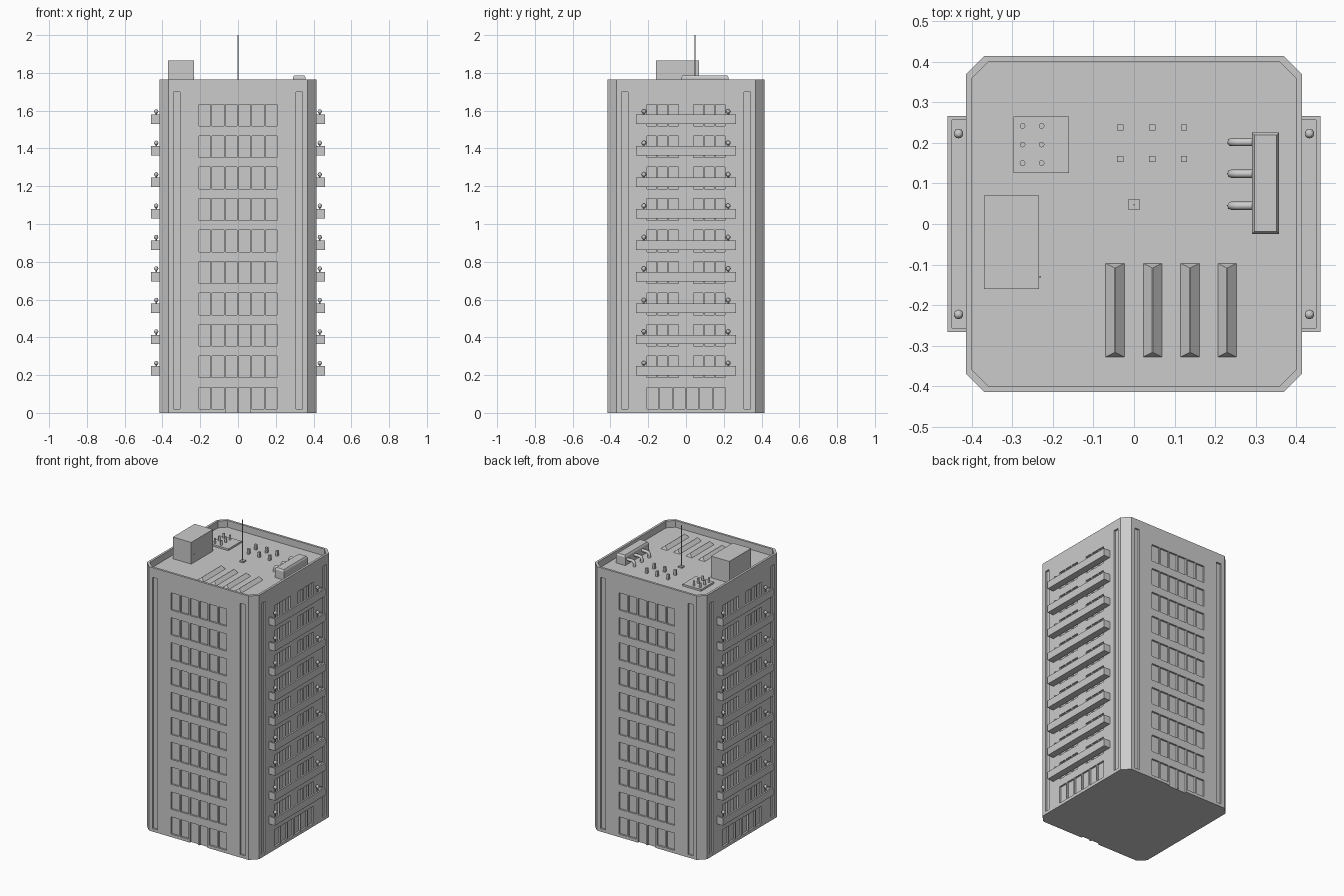
import bpy, bmesh, math
from mathutils import Matrix, Vector

if "Cube" in bpy.data.objects:
    bpy.data.objects.remove(bpy.data.objects["Cube"])

ROOF, TOP, W = 1.72, 1.765, 0.415
STEP = 0.1665


def finish(bm, name):
    bmesh.ops.recalc_face_normals(bm, faces=bm.faces)
    me = bpy.data.meshes.new(name)
    bm.to_mesh(me)
    bm.free()
    ob = bpy.data.objects.new(name, me)
    bpy.context.collection.objects.link(ob)
    return ob


def box(bm, x0, x1, y0, y1, z0, z1, rot=0):
    m = (Matrix.Rotation(rot, 4, 'Z')
         @ Matrix.Translation(((x0 + x1) / 2, (y0 + y1) / 2, (z0 + z1) / 2))
         @ Matrix.Diagonal((x1 - x0, y1 - y0, z1 - z0, 1)))
    return bmesh.ops.create_cube(bm, size=1, matrix=m)['verts']


def rod(bm, x, y, z0, z1, r, n=12):
    bmesh.ops.create_cone(bm, cap_ends=True, segments=n, radius1=r, radius2=r, depth=z1 - z0,
                          matrix=Matrix.Translation((x, y, (z0 + z1) / 2)))


def octagon(bm, w, c, z0, z1):
    a = w - c
    pts = [(a, -w), (w, -a), (w, a), (a, w), (-a, w), (-w, a), (-w, -a), (-a, -w)]
    f = bm.faces.new([bm.verts.new((x, y, z0)) for x, y in pts])
    ext = bmesh.ops.extrude_face_region(bm, geom=[f])['geom']
    bmesh.ops.translate(bm, vec=(0, 0, z1 - z0), verts=[v for v in ext if isinstance(v, bmesh.types.BMVert)])


# tower shell: chamfered block
bm = bmesh.new()
octagon(bm, W, 0.046, 0, TOP)
tower = finish(bm, "tower")

# cutter: roof well, corner grooves, window panes and doors
bm = bmesh.new()
octagon(bm, 0.40, 0.041, ROOF, TOP + 0.1)
DEPTH = 0.012


def recess(x0, x1, z0, z1, rot):
    box(bm, x0, x1, -W - 0.05, -W + DEPTH, z0, z1, rot)


def panes(x0, x1, n, z0, z1, rot, skip=()):
    pitch = (x1 - x0 + 0.008) / n
    for i in range(n):
        if i not in skip:
            recess(x0 + i * pitch, x0 + (i + 1) * pitch - 0.008, z0, z1, rot)


for side in range(4):
    rot = side * math.pi / 2
    for s in (-1, 1):
        a, b = sorted((s * 0.306, s * 0.342))
        recess(a, b, 0.02, 1.70, rot)
    for k in range(10):
        z0 = 0.02 + k * STEP
        z1 = z0 + 0.115
        if side % 2 == 0:
            panes(-0.207, 0.207, 6, z0, z1, rot, (2, 3) if k == 0 else ())
            if k == 0:
                panes(-0.066, 0.066, 2, -0.05, z1, rot)
        elif k == 0:
            panes(-0.207, 0.207, 6, z0, z1, rot)
        else:
            panes(-0.207, -0.04, 3, z0, z1, rot)
            panes(0.04, 0.207, 3, z0, z1, rot)
cutter = finish(bm, "recess_cutter")
mod = tower.modifiers.new("recesses", 'BOOLEAN')
mod.operation, mod.solver, mod.object = 'DIFFERENCE', 'EXACT', cutter
bpy.context.view_layer.objects.active = tower
bpy.ops.object.modifier_apply(modifier=mod.name)
bpy.data.objects.remove(cutter)

# balconies: hollow troughs with ball lamps on both sides
bal, lamps = bmesh.new(), bmesh.new()
for s in (-1, 1):
    rot = 0 if s > 0 else math.pi
    for k in range(9):
        z = 0.197 + k * STEP
        box(bal, W, 0.46, -0.266, 0.266, z, z + 0.012, rot)
        box(bal, 0.449, 0.46, -0.266, 0.266, z + 0.012, z + 0.05, rot)
        for e in (-1, 1):
            a, b = sorted((e * 0.256, e * 0.266))
            box(bal, W, 0.449, a, b, z + 0.012, z + 0.05, rot)
            rod(lamps, s * 0.433, e * 0.223, z + 0.012, z + 0.06, 0.004, 8)
            bmesh.ops.create_uvsphere(lamps, u_segments=10, v_segments=6, radius=0.012,
                                      matrix=Matrix.Translation((s * 0.433, e * 0.223, z + 0.067)))
finish(bal, "balconies")
finish(lamps, "balcony_lamps")

# stair house with door knob
bm = bmesh.new()
box(bm, -0.37, -0.234, -0.16, 0.07, ROOF, 1.865)
box(bm, -0.234, -0.23, -0.132, -0.128, 1.775, 1.779)
finish(bm, "stair_house")

# antenna
bm = bmesh.new()
box(bm, -0.014, 0.014, 0.034, 0.062, ROOF, ROOF + 0.008)
rod(bm, 0, 0.048, ROOF, 2.0, 0.002, 8)
finish(bm, "antenna")

# hipped skylights
bm = bmesh.new()
for x in (-0.047, 0.046, 0.138, 0.23):
    vs = box(bm, x - 0.023, x + 0.023, -0.328, -0.097, ROOF, ROOF + 0.022)
    for v in vs:
        if v.co.z > ROOF + 0.01:
            v.co.x = x + (v.co.x - x) * 0.05
            v.co.y += 0.011 if v.co.y < -0.2 else -0.011
finish(bm, "skylights")

# small vent posts
bm = bmesh.new()
for x in (-0.034, 0.045, 0.123):
    for y in (0.16, 0.238):
        box(bm, x - 0.0075, x + 0.0075, y - 0.0075, y + 0.0075, ROOF, ROOF + 0.035)
finish(bm, "vent_posts")

# chimney slab with round flues
bm = bmesh.new()
box(bm, -0.297, -0.16, 0.126, 0.265, ROOF, ROOF + 0.012)
for x in (-0.275, -0.228):
    for y in (0.15, 0.196, 0.242):
        rod(bm, x, y, ROOF + 0.01, ROOF + 0.042, 0.007)
finish(bm, "flue_slab")

# air unit with bevelled lid
bm = bmesh.new()
box(bm, 0.291, 0.358, -0.025, 0.226, ROOF, 1.775)
for v in box(bm, 0.291, 0.358, -0.025, 0.226, 1.775, 1.786):
    if v.co.z > 1.78:
        v.co.x += 0.006 if v.co.x < 0.32 else -0.006
        v.co.y += 0.007 if v.co.y < 0.1 else -0.007
finish(bm, "air_unit")

# bent ducts from the air unit down to the roof
cu = bpy.data.curves.new("ducts", 'CURVE')
cu.dimensions, cu.bevel_depth, cu.bevel_resolution, cu.use_fill_caps = '3D', 0.01, 2, True
for y in (0.045, 0.124, 0.202):
    path = [(0.30, y, ROOF + 0.034), (0.258, y, ROOF + 0.034), (0.246, y, ROOF + 0.03),
            (0.24, y, ROOF + 0.02), (0.24, y, ROOF)]
    sp = cu.splines.new('POLY')
    sp.points.add(len(path) - 1)
    for p, c in zip(sp.points, path):
        p.co = (*c, 1)
bpy.context.collection.objects.link(bpy.data.objects.new("ducts", cu))
